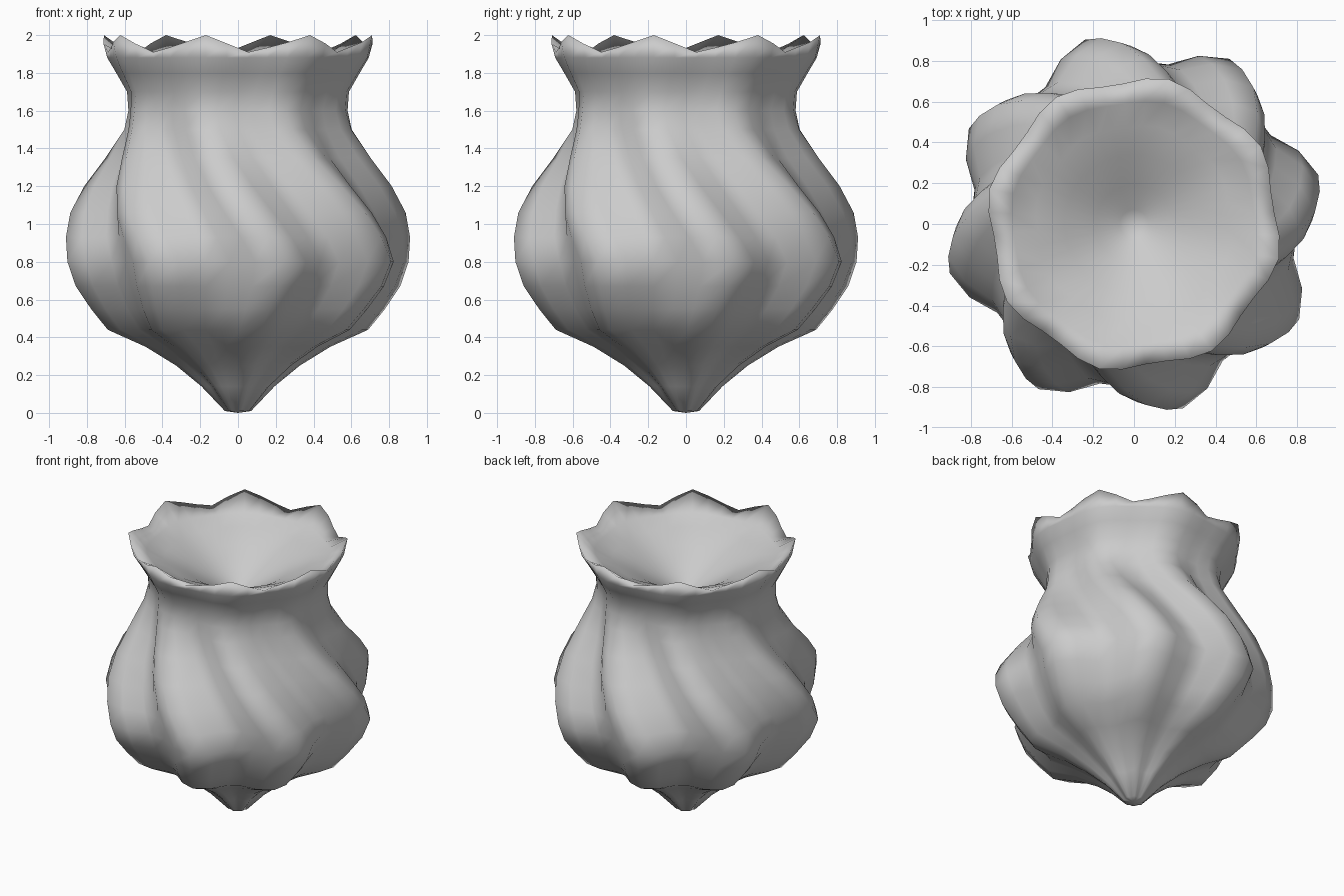
import bpy, bmesh, math

if "Cube" in bpy.data.objects:
    bpy.data.objects.remove(bpy.data.objects["Cube"])

LOBES, PER = 8, 5
N = LOBES * PER

# vase wall: height, mean radius, lobe depth, lobe phase in degrees
WALL = [
    (0.01, 0.065, 0.005, 8), (0.14, 0.18, 0.015, 8), (0.25, 0.31, 0.02, 8),
    (0.35, 0.46, 0.035, 9), (0.44, 0.64, 0.06, 10), (0.55, 0.73, 0.065, 12),
    (0.67, 0.81, 0.075, 14), (0.80, 0.86, 0.075, 15), (0.93, 0.85, 0.075, 10),
    (1.06, 0.81, 0.08, 4), (1.20, 0.745, 0.07, -3), (1.35, 0.66, 0.055, -11),
    (1.50, 0.60, 0.03, -18), (1.60, 0.585, 0.02, -20), (1.70, 0.59, 0.015, -18),
    (1.80, 0.645, 0.015, -16), (1.88, 0.69, 0.015, -14),
]
# shallow funnel inside the mouth
FUNNEL = [
    (1.885, 0.60, 0.01, -14), (1.84, 0.48, 0.01, -14), (1.77, 0.34, 0.0, -14),
    (1.68, 0.19, 0.0, -14), (1.61, 0.07, 0.0, -14),
]
# sawtooth rim heights across one lobe
RIM = [2.0, 1.955, 1.91, 1.935, 1.965]

bm = bmesh.new()


def ring(z, radius, depth, phase, heights=None):
    verts = []
    for i in range(N):
        a = math.radians(phase) + math.tau * i / N
        r = radius + depth * math.cos(math.tau * i / PER)
        h = heights[i % PER] if heights else z
        verts.append(bm.verts.new((r * math.cos(a), r * math.sin(a), h)))
    return verts


rings = [ring(*row) for row in WALL]
rings.append(ring(0, 0.708, 0.022, -13.5, RIM))
rings += [ring(*row) for row in FUNNEL]

# skin between neighbouring rings
for lower, upper in zip(rings, rings[1:]):
    for i in range(N):
        j = (i + 1) % N
        bm.faces.new((lower[i], lower[j], upper[j], upper[i]))

# close the foot and the funnel with fans
for loop, z in ((rings[0][::-1], 0.0), (rings[-1], 1.58)):
    tip = bm.verts.new((0, 0, z))
    for i in range(N):
        bm.faces.new((loop[i], loop[(i + 1) % N], tip))

bmesh.ops.recalc_face_normals(bm, faces=bm.faces)
for f in bm.faces:
    f.smooth = True
mesh = bpy.data.meshes.new("twisted_vase")
bm.to_mesh(mesh)
bm.free()
vase = bpy.data.objects.new("twisted_vase", mesh)
bpy.context.collection.objects.link(vase)
